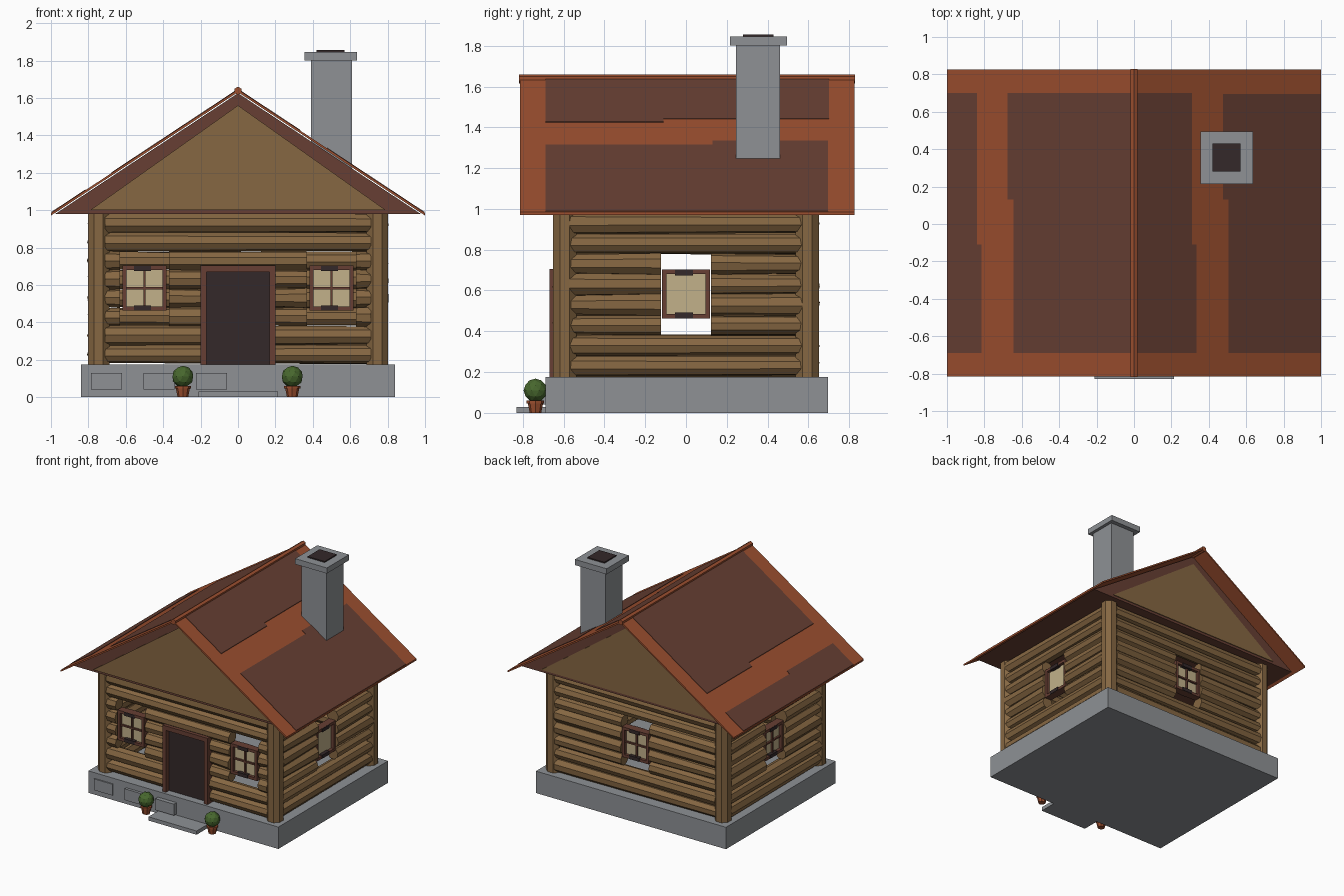
import bpy, bmesh, math, random
from mathutils import Matrix, Vector

if "Cube" in bpy.data.objects:
    bpy.data.objects.remove(bpy.data.objects["Cube"])

random.seed(4)


def mat(name, r, g, b):
    m = bpy.data.materials.new(name)
    lin = [((c / 255 + 0.055) / 1.055) ** 2.4 for c in (r, g, b)]
    m.diffuse_color = (*lin, 1)
    m.use_nodes = True
    m.node_tree.nodes["Principled BSDF"].inputs["Base Color"].default_value = m.diffuse_color
    return m


WOOD = mat("log brown", 134, 103, 66)
RED = mat("rust red", 156, 79, 47)
DARK = mat("dark red brown", 103, 63, 51)
STONE = mat("stone grey", 142, 145, 149)
BLACK = mat("near black", 51, 40, 41)
GLASS = mat("warm glass", 194, 177, 138)
LEAF = mat("leaf green", 72, 104, 46)


def finish(name, bm, material, matrix=None):
    if matrix:
        bm.transform(matrix)
    bmesh.ops.recalc_face_normals(bm, faces=bm.faces)
    me = bpy.data.meshes.new(name)
    bm.to_mesh(me)
    bm.free()
    me.materials.append(material)
    ob = bpy.data.objects.new(name, me)
    bpy.context.collection.objects.link(ob)
    return ob


def boxes(name, material, items, matrix=None):
    """Each item is x0, x1, y0, y1, z0, z1."""
    bm = bmesh.new()
    for x0, x1, y0, y1, z0, z1 in items:
        m = Matrix.Translation(((x0 + x1) / 2, (y0 + y1) / 2, (z0 + z1) / 2))
        bmesh.ops.create_cube(bm, size=1, matrix=m @ Matrix.Diagonal((x1 - x0, y1 - y0, z1 - z0, 1)))
    return finish(name, bm, material, matrix)


def prism(name, material, profile, y0, y1):
    """Extrude an xz profile along y."""
    bm = bmesh.new()
    f = bm.faces.new([bm.verts.new((x, y0, z)) for x, z in profile])
    r = bmesh.ops.extrude_face_region(bm, geom=[f])
    bmesh.ops.translate(bm, vec=(0, y1 - y0, 0), verts=[v for v in r["geom"] if isinstance(v, bmesh.types.BMVert)])
    return finish(name, bm, material)


# foundation, stones and step
boxes("foundation", STONE, [(-0.84, 0.84, -0.69, 0.695, 0, 0.175)])
boxes("foundation_stones", STONE, [(-0.785 + 0.28 * i, -0.62 + 0.28 * i, -0.70 - 0.012 * i, -0.68, 0.04, 0.13)
                                   for i in range(3)])
boxes("front_step", STONE, [(-0.21, 0.215, -0.83, -0.6, 0, 0.03)])

# log walls, with gaps left for the windows and the door
ROW, Z0 = 0.1, 0.23


def log_wall(name, half, dist, angle, holes):
    bm = bmesh.new()
    for i in range(8):
        spans = [(-half, half)]
        for h0, h1, r0, r1 in holes:
            if r0 <= i <= r1:
                a, b = spans.pop()
                spans += [(a, h0), (h1, b)]
        for a, b in spans:
            m = (Matrix.Translation(((a + b) / 2, -dist, Z0 + ROW * i))
                 @ Matrix.Rotation(math.pi / 2, 4, 'Y')
                 @ Matrix.Rotation(random.uniform(0, 0.8), 4, 'Z'))
            ra, rb = random.uniform(0.046, 0.058), random.uniform(0.046, 0.058)
            bmesh.ops.create_cone(bm, cap_ends=True, segments=8, radius1=ra, radius2=rb, depth=b - a, matrix=m)
    finish(name, bm, WOOD, Matrix.Rotation(angle, 4, 'Z'))


mid = (-0.123, 0.123, 2, 5)
log_wall("front_logs", 0.71, 0.6, 0,
         [(-0.63, -0.37, 2, 5), (-0.19, 0.19, 0, 4), (0.37, 0.63, 2, 5)])
log_wall("back_logs", 0.71, 0.6, math.pi, [mid])
log_wall("right_logs", 0.57, 0.75, math.pi / 2, [mid])
log_wall("left_logs", 0.57, 0.75, -math.pi / 2, [mid])

# corner posts
bm = bmesh.new()
for sx in (-1, 1):
    for sy in (-1, 1):
        bmesh.ops.create_cone(bm, cap_ends=True, segments=8, radius1=0.062, radius2=0.062, depth=0.81,
                              matrix=Matrix.Translation((sx * 0.745, sy * 0.595, 0.58))
                              @ Matrix.Rotation(math.pi / 8, 4, 'Z'))
finish("corner_posts", bm, WOOD)


# windows, built facing -y and then turned
def window(name, u, dist, angle, bars=-1):
    m = Matrix.Rotation(angle, 4, 'Z') @ Matrix.Translation((u, -dist, 0.583))
    w, h, t = 0.118, 0.12, 0.022
    boxes(name + "_frame", DARK, [(-w, -w + t, -0.03, 0.03, -h, h), (w - t, w, -0.03, 0.03, -h, h),
                                  (-w + t, w - t, -0.03, 0.03, h - t, h),
                                  (-w + t, w - t, -0.03, 0.03, -h, -h + t)], m)
    boxes(name + "_glass", GLASS, [(-w + t, w - t, -0.006, 0.006, -h + t, h - t)], m)
    ya, yb = sorted((bars * 0.006, bars * 0.02))
    boxes(name + "_bars", DARK, [(-0.006, 0.006, ya, yb, -h + t, h - t),
                                 (-w + t, w - t, ya, yb, -0.006, 0.006)], m)
    boxes(name + "_dark_slots", BLACK, [(-0.055, 0.035, -0.034, 0.034, s - 0.014, s + 0.014)
                                        for s in (-h + 0.0145, h - 0.0145)], m)


window("front_left_window", -0.5, 0.61, 0)
window("front_right_window", 0.5, 0.61, 0)
window("back_window", 0, 0.61, math.pi)
window("right_window", 0, 0.75, math.pi / 2, 1)
window("left_window", 0, 0.75, -math.pi / 2)

# door
boxes("door", BLACK, [(-0.175, 0.175, -0.63, -0.58, 0.175, 0.68)])
boxes("door_frame", DARK, [(-0.2, -0.168, -0.67, -0.56, 0.175, 0.705), (0.168, 0.2, -0.67, -0.56, 0.175, 0.705),
                           (-0.168, 0.168, -0.67, -0.56, 0.67, 0.705)])

# roof core and gables
prism("roof_core", DARK, [(-0.977, 0.98), (0.977, 0.98), (0, 1.625)], -0.69, 0.695)
for side, y in (("front", -0.695), ("back", 0.695)):
    prism(side + "_gable", WOOD, [(-0.79, 1.0), (0.79, 1.0), (0, 1.56)], y - 0.006, y + 0.006)


# roof sheets, and dark weathered patches lying on them
def roof_z(x):
    return 1.645 - 0.66 * abs(x)


def slab(name, material, x0, x1, y0, y1, lo, hi):
    prism(name, material, [(x0, roof_z(x0) + lo), (x1, roof_z(x1) + lo),
                           (x1, roof_z(x1) + hi), (x0, roof_z(x0) + hi)], y0, y1)


for side, s in (("left", -1), ("right", 1)):
    slab(side + "_roof_sheet", RED, 0, s, -0.815, 0.825, -0.014, 0)
for x0, x1, y0, y1 in [(-0.998, -0.815, -0.69, -0.11), (-0.998, -0.84, -0.11, 0.7),
                       (-0.645, -0.01, -0.69, 0.13), (-0.675, -0.01, 0.13, 0.7),
                       (0.01, 0.335, -0.69, -0.11), (0.01, 0.31, -0.11, 0.7),
                       (0.505, 0.998, -0.69, 0.13), (0.475, 0.998, 0.13, 0.695)]:
    slab("roof_patch", DARK, x0, x1, y0, y1, -0.002, 0.004)

# ridge beam
bm = bmesh.new()
bmesh.ops.create_cone(bm, cap_ends=True, segments=6, radius1=0.022, radius2=0.022, depth=1.645,
                      matrix=Matrix.Translation((0, 0.005, 1.638)) @ Matrix.Rotation(math.pi / 2, 4, 'X'))
finish("ridge_beam", bm, RED)

# chimney
boxes("chimney", STONE, [(0.39, 0.61, 0.245, 0.46, 1.2, 1.8)])
boxes("chimney_cap", STONE, [(0.355, 0.635, 0.215, 0.495, 1.8, 1.845)])
boxes("chimney_flue", BLACK, [(0.42, 0.57, 0.28, 0.43, 1.846, 1.855)])

# potted shrubs
for side, x in (("left", -0.295), ("right", 0.29)):
    bm = bmesh.new()
    for r1, r2, z0, z1 in ((0.028, 0.038, 0, 0.05), (0.043, 0.043, 0.047, 0.06)):
        bmesh.ops.create_cone(bm, cap_ends=True, segments=8, radius1=r1, radius2=r2, depth=z1 - z0,
                              matrix=Matrix.Translation((x, -0.738, (z0 + z1) / 2)))
    finish(side + "_pot", bm, RED)
    bm = bmesh.new()
    bmesh.ops.create_icosphere(bm, subdivisions=2, radius=0.058, matrix=Matrix.Translation((x, -0.738, 0.11)))
    finish(side + "_shrub", bm, LEAF)
